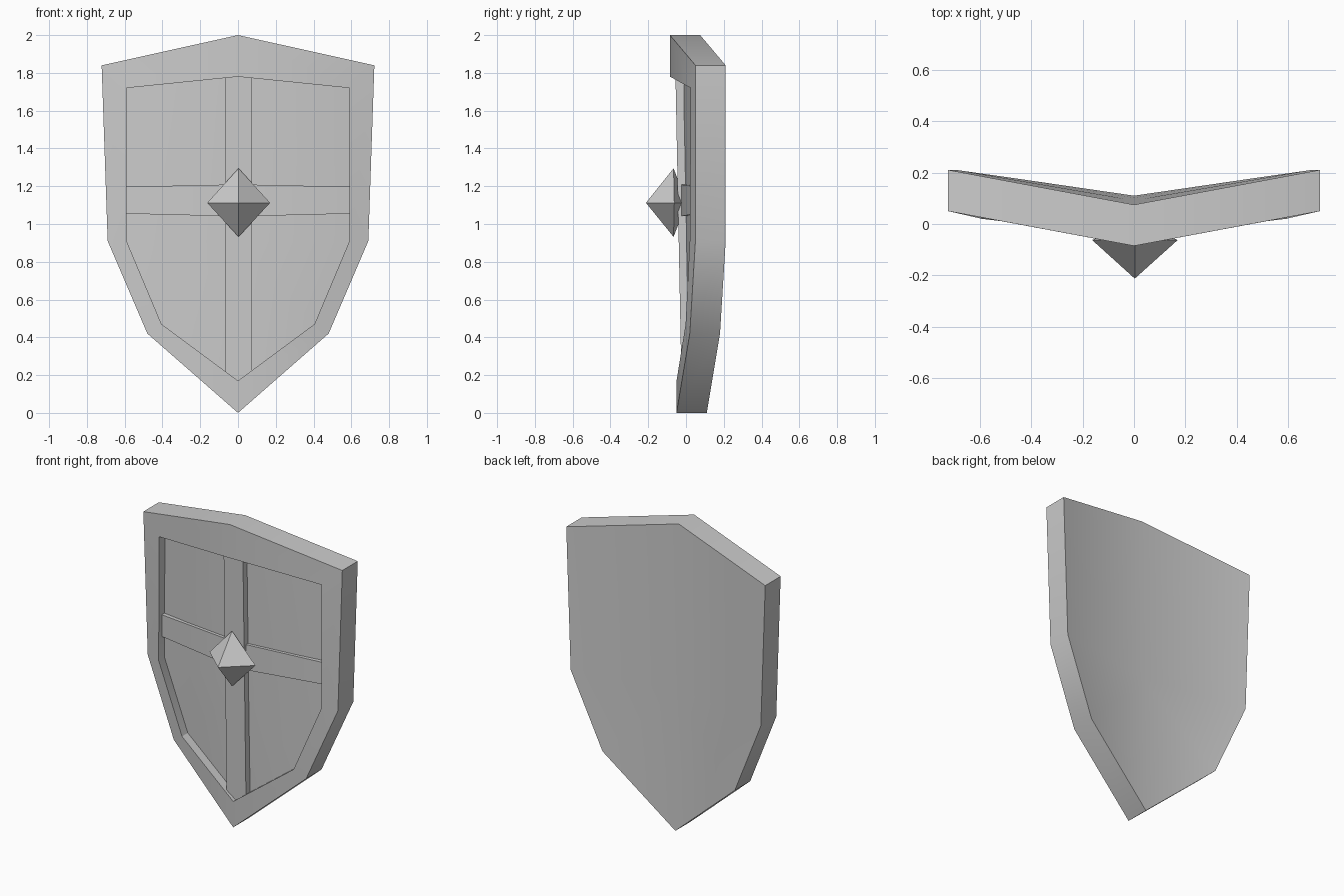
import bpy, bmesh
from mathutils import Vector

if "Cube" in bpy.data.objects:
    bpy.data.objects.remove(bpy.data.objects["Cube"])


def finish(name, bm, smooth=True):
    bmesh.ops.recalc_face_normals(bm, faces=bm.faces)
    mesh = bpy.data.meshes.new(name)
    bm.to_mesh(mesh)
    bm.free()
    ob = bpy.data.objects.new(name, mesh)
    bpy.context.collection.objects.link(ob)
    if smooth:
        bpy.ops.object.select_all(action='DESELECT')
        ob.select_set(True)
        bpy.context.view_layer.objects.active = ob
        bpy.ops.object.shade_smooth_by_angle()
    return ob


def shifted(points, dy):
    return [(x, y + dy, z) for x, y, z in points]


# Shield body: right half outlines from top centre to bottom tip, then mirrored
outer = [(0, -.085, 2.0), (.722, .05, 1.84), (.69, .05, .91), (.48, .02, .42), (0, -.05, 0)]
inner = [(0, -.085, 1.78), (.59, .025, 1.72), (.59, .02, .91), (.405, -.002, .47), (0, -.05, .17)]
bm = bmesh.new()


def ring(points):
    return [bm.verts.new(p) for p in points]


def bridge(a, b):
    for i in range(4):
        bm.faces.new((a[i], a[i + 1], b[i + 1], b[i]))


def fill(r, spine):
    c1, c2 = ring(spine)
    bm.faces.new((r[0], r[1], r[2], c1))
    bm.faces.new((c1, r[2], r[3], c2))
    bm.faces.new((c2, r[3], r[4]))


front, lip = ring(outer), ring(inner)
panel, back = ring(shifted(inner, .06)), ring(shifted(outer, .16))
bridge(back, front)
bridge(front, lip)
bridge(lip, panel)
fill(panel, [(0, -.008, .91), (0, .002, .47)])
fill(back, [(0, .092, .91), (0, .102, .42)])
bmesh.ops.mirror(bm, geom=bm.verts[:] + bm.edges[:] + bm.faces[:],
                 axis='X', merge_dist=.0005)
bmesh.ops.remove_doubles(bm, verts=bm.verts, dist=.0005)
finish("shield_body", bm)


# Raised straps of the cross: front strip of point pairs pushed back into the panel
def strap(name, pairs, depth):
    bm = bmesh.new()
    rows = [[bm.verts.new(p) for p in pair] for pair in pairs]
    for a, b in zip(rows, rows[1:]):
        bm.faces.new((a[0], a[1], b[1], b[0]))
    res = bmesh.ops.extrude_face_region(bm, geom=bm.faces[:], use_keep_orig=True)
    verts = [v for v in res["geom"] if isinstance(v, bmesh.types.BMVert)]
    bmesh.ops.translate(bm, verts=verts, vec=Vector((0, depth, 0)))
    finish(name, bm)


strap("vertical_strap", [((-.065, -.056, 1.8), (.075, -.056, 1.8)),
                         ((-.065, -.024, .17), (.075, -.024, .17))], .07)
strap("horizontal_strap", [((-.6, .055, 1.055), (-.6, .055, 1.197)),
                           ((0, -.034, 1.04), (0, -.034, 1.21)),
                           ((.6, .055, 1.055), (.6, .055, 1.197))], .05)

# Central boss: diamond with a deep front point and shallow back point
bm = bmesh.new()
belt = [bm.verts.new(p) for p in ((-.163, -.062, 1.112), (.003, -.066, 1.295),
                                  (.17, -.062, 1.112), (.003, -.066, .932))]
for tip_y in (-.212, .005):
    tip = bm.verts.new((.003, tip_y, 1.112))
    for i in range(4):
        bm.faces.new((belt[i], belt[(i + 1) % 4], tip))
finish("centre_boss", bm, smooth=False)
